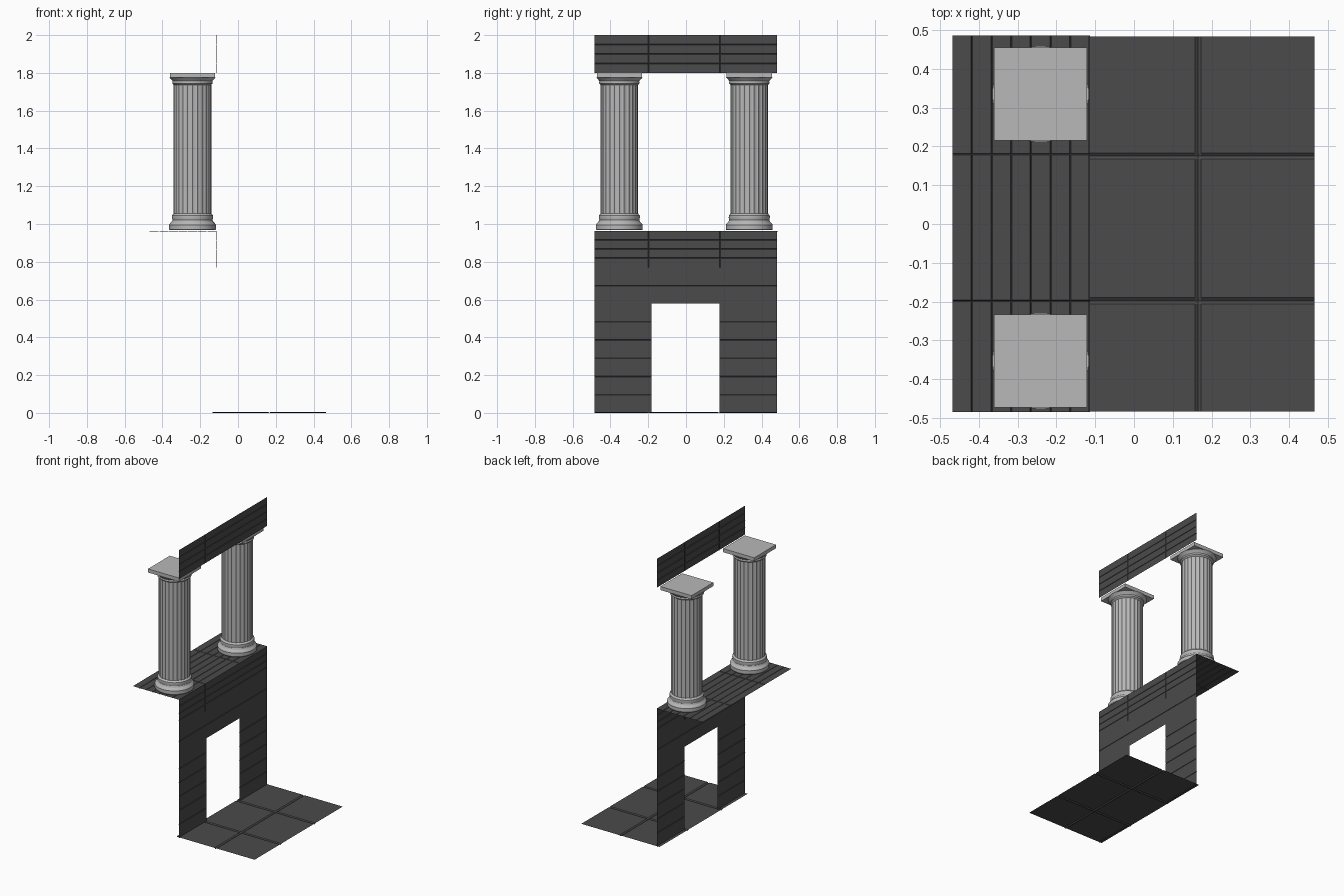
import bpy, bmesh, math

if "Cube" in bpy.data.objects:
    bpy.data.objects.remove(bpy.data.objects["Cube"])


def material(name, v):
    m = bpy.data.materials.new(name)
    m.diffuse_color = (v, v, v, 1)
    m.use_nodes = True
    m.node_tree.nodes["Principled BSDF"].inputs["Base Color"].default_value = m.diffuse_color
    return m


DARK = material("dark stone", 0.07)
PALE = material("pale stone", 0.48)


def finish(bm, name, mat):
    me = bpy.data.meshes.new(name)
    bm.to_mesh(me)
    bm.free()
    me.materials.append(mat)
    ob = bpy.data.objects.new(name, me)
    bpy.context.collection.objects.link(ob)
    return ob


def stops(lo, hi, grooves, w):
    """Coordinates along one side, each flagged when it is a groove bottom."""
    pts = [(lo, False), (hi, False)]
    for g in grooves:
        pts += [(g - w, False), (g, True), (g + w, False)]
    return sorted(pts)


def panel(name, place, u, v, gu=(), gv=(), w=0.003, depth=0.003):
    """Thin stone sheet with V-shaped joints; place maps (u, v, height) to xyz."""
    us, vs = stops(*u, gu, w), stops(*v, gv, w)
    bm = bmesh.new()
    grid = [[bm.verts.new(place(a, b, -depth if fa or fb else 0))
             for b, fb in vs] for a, fa in us]
    for i in range(len(us) - 1):
        for j in range(len(vs) - 1):
            bm.faces.new((grid[i][j], grid[i + 1][j],
                          grid[i + 1][j + 1], grid[i][j + 1]))
    return finish(bm, name, DARK)


def upright(y, z, h):
    return (-0.114 + h, y, z)


def level(z):
    return lambda x, y, h: (x, y, z + h)


SEAMS = (-0.198, 0.180)
L, R = -0.485, 0.483

# Floor slabs and upper terrace planks
panel("floor", level(0.006), (-0.135, 0.466), (-0.483, 0.483),
      (0.165,), (-0.198, 0.175), w=0.008, depth=0.006)
panel("terrace", level(0.962), (-0.468, -0.114), (L, 0.486),
      [-0.418 + 0.0507 * i for i in range(6)], SEAMS, w=0.002)

# Wall: door jambs, lintel, band and frieze
courses = [0.0965 * i for i in range(1, 6)]
panel("left_jamb", upright, (L, -0.182), (0, 0.58), (), courses, w=0.002)
panel("right_jamb", upright, (0.178, R), (0, 0.58), (), courses, w=0.002)
panel("lintel", upright, (L, R), (0.58, 0.77), (), (0.673,), w=0.002)
panel("wall_band", upright, (L, R), (0.77, 0.962), SEAMS,
      (0.82, 0.867, 0.915), w=0.002)
panel("frieze", upright, (L, R), (1.80, 2.0), SEAMS,
      (1.85, 1.90, 1.95), w=0.002)

# Columns: lofted rings of (z, radius, flute depth)
PROFILE = [(0.967, 0.120, 0), (0.972, 0.124, 0), (0.996, 0.124, 0),
           (1.003, 0.119, 0), (1.012, 0.110, 0), (1.022, 0.106, 0),
           (1.034, 0.109, 0), (1.046, 0.108, 0), (1.052, 0.102, 0),
           (1.056, 0.100, 0.004), (1.736, 0.100, 0.004), (1.740, 0.102, 0),
           (1.744, 0.107, 0), (1.752, 0.107, 0), (1.756, 0.105, 0),
           (1.766, 0.113, 0), (1.776, 0.124, 0)]
FLUTES, STEP = 24, 4


def column(name, cx, cy):
    bm = bmesh.new()
    n = FLUTES * STEP
    rings = []
    for z, r, d in PROFILE:
        ring = []
        for k in range(n):
            rr = r - d * math.sin(math.pi * (k % STEP) / STEP)
            a = 2 * math.pi * k / n
            ring.append(bm.verts.new((cx + rr * math.cos(a),
                                      cy + rr * math.sin(a), z)))
        rings.append(ring)
    for lo, hi in zip(rings, rings[1:]):
        for k in range(n):
            m = (k + 1) % n
            bm.faces.new((lo[k], lo[m], hi[m], hi[k]))
    bm.faces.new(rings[0][::-1])
    bm.faces.new(rings[-1])
    ob = finish(bm, name, PALE)
    bpy.context.view_layer.objects.active = ob
    ob.select_set(True)
    bpy.ops.object.shade_smooth_by_angle(angle=math.radians(20))
    ob.select_set(False)

    # Square slab on top of the capital
    bm = bmesh.new()
    bmesh.ops.create_cube(bm, size=1)
    bmesh.ops.scale(bm, vec=(0.239, 0.239, 0.025), verts=bm.verts)
    bmesh.ops.translate(bm, vec=(cx, cy, 1.7875), verts=bm.verts)
    finish(bm, name + "_top_slab", PALE)


column("left_column", -0.241, -0.353)
column("right_column", -0.241, 0.335)
